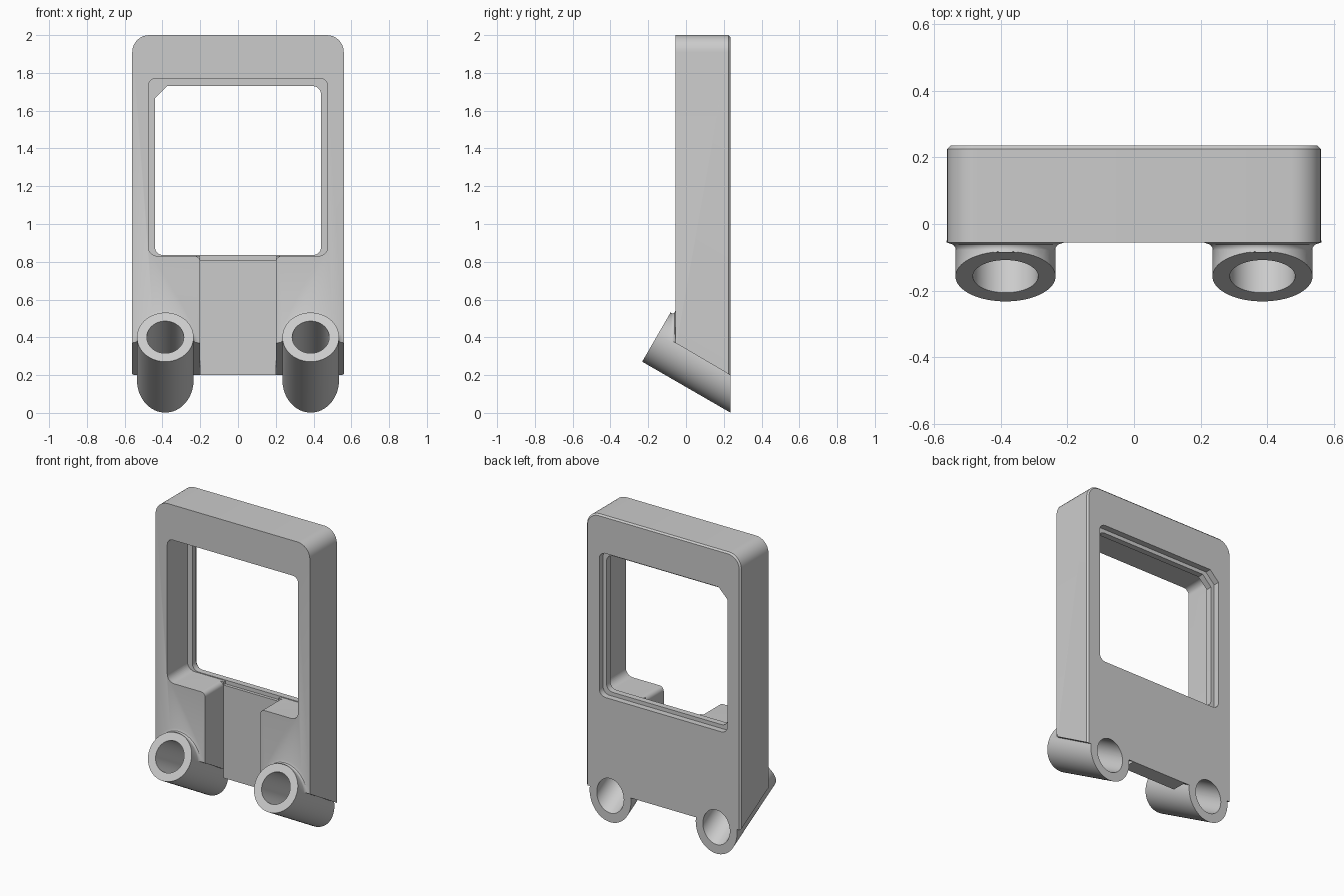
import bpy, bmesh, math
from mathutils import Vector

cube = bpy.data.objects.get("Cube")
if cube:
    bpy.data.objects.remove(cube)

FRONT, FLOOR, BACK = -0.055, 0.135, 0.235
TILT = math.radians(30)
AXIS = Vector((0, math.cos(TILT), -math.sin(TILT)))
TUBE_X, TUBE_R, BORE_R = 0.385, 0.15, 0.098
CAP_Y, CAP_Z = -0.157, 0.401

grey = bpy.data.materials.new("light_grey")
grey.use_nodes = True
colour = (0.6, 0.6, 0.6, 1)
grey.diffuse_color = colour
grey.node_tree.nodes["Principled BSDF"].inputs["Base Color"].default_value = colour


def loft(name, rings):
    """Closed solid skinned through rings of equal length."""
    bm = bmesh.new()
    loops = [[bm.verts.new(p) for p in ring] for ring in rings]
    for a, b in zip(loops, loops[1:]):
        for i in range(len(a)):
            j = (i + 1) % len(a)
            bm.faces.new((a[i], a[j], b[j], b[i]))
    bm.faces.new(loops[0][::-1])
    bm.faces.new(loops[-1])
    bmesh.ops.recalc_face_normals(bm, faces=bm.faces)
    mesh = bpy.data.meshes.new(name)
    bm.to_mesh(mesh)
    bm.free()
    mesh.materials.append(grey)
    obj = bpy.data.objects.new(name, mesh)
    bpy.context.collection.objects.link(obj)
    return obj


def rounded(corners, steps=8):
    """Outline in x, z from (x, z, radius) corners."""
    out = []
    for i, (x, z, r) in enumerate(corners):
        p = Vector((x, 0, z))
        if r == 0:
            out.append(p)
            continue
        a, b = corners[i - 1], corners[(i + 1) % len(corners)]
        u = (Vector((a[0], 0, a[1])) - p).normalized()
        v = (Vector((b[0], 0, b[1])) - p).normalized()
        half = u.angle(v) / 2
        centre = p + (u + v).normalized() * r / math.sin(half)
        start = (p + u * r / math.tan(half) - centre).normalized()
        end = (p + v * r / math.tan(half) - centre).normalized()
        for k in range(steps + 1):
            t = k / steps
            out.append(centre + start.slerp(end, t).normalized() * r)
    return out


def at_y(outline, y):
    return [Vector((p.x, y, p.z)) for p in outline]


def prism(name, corners, y0, y1):
    outline = rounded(corners)
    return loft(name, [at_y(outline, y0), at_y(outline, y1)])


def combine(target, other, operation):
    mod = target.modifiers.new(operation, "BOOLEAN")
    mod.object, mod.operation, mod.solver = other, operation, "EXACT"
    bpy.context.view_layer.update()
    graph = bpy.context.evaluated_depsgraph_get()
    mesh = bpy.data.meshes.new_from_object(target.evaluated_get(graph))
    target.modifiers.clear()
    target.data = mesh
    bpy.data.objects.remove(other)


def frame_outline(inset):
    w, top = 0.56 - inset, 2 - inset
    r = 0.09 - inset
    return rounded([(-w, 0.2, 0), (w, 0.2, 0), (w, top, r), (-w, top, r)])


def tube(name, x, radius, front_gap, back_y):
    """Slanted cylinder, square at the front and cut flush at the back."""
    centre = Vector((x, CAP_Y, CAP_Z)) - AXIS * front_gap
    up = Vector((0, math.sin(TILT), math.cos(TILT)))
    side = Vector((1, 0, 0))
    front = []
    for k in range(64):
        t = math.tau * k / 64
        front.append(centre + (side * math.cos(t) + up * math.sin(t)) * radius)
    back = [p + AXIS * (back_y - p.y) / AXIS.y for p in front]
    return loft(name, [front, back])


def fillet_collar(x, size=0.03, steps=5):
    """Concave flare where a tube leaves the front face."""
    rings = []
    for k in range(-1, steps + 1):
        d = size * k / steps
        grow = size * (1 - math.sqrt(1 - (1 - max(d, 0) / size) ** 2)) - 0.001
        y = FRONT - d
        z = CAP_Z - (y - CAP_Y) * math.tan(TILT)
        ring = []
        for i in range(64):
            t = math.tau * i / 64
            ring.append(Vector((x + (TUBE_R + grow) * math.cos(t), y,
                                z + (TUBE_R / math.cos(TILT) + grow) * math.sin(t))))
        rings.append(ring)
    return loft("collar", rings)


# Frame body with a softened back edge
body = loft("bracket_frame", [at_y(frame_outline(0), FRONT),
                              at_y(frame_outline(0), BACK - 0.01),
                              at_y(frame_outline(0.01), BACK)])

# Front window recess joined to the central channel
combine(body, prism("recess_cutter", [
    (-0.2, 0, 0), (0.2, 0, 0), (0.2, 0.83, 0.03), (0.475, 0.83, 0.05),
    (0.475, 1.77, 0.04), (-0.475, 1.77, 0.04), (-0.475, 0.83, 0.05), (-0.2, 0.83, 0.03)],
    -0.4, FLOOR), "DIFFERENCE")

# Shallow seat in front of the lip
combine(body, prism("seat_cutter", [
    (-0.2, 0.81, 0), (0.2, 0.81, 0), (0.2, 0.83, 0), (0.475, 0.83, 0.05),
    (0.475, 1.77, 0.04), (-0.475, 1.77, 0.04), (-0.475, 0.83, 0.05), (-0.2, 0.83, 0)],
    FLOOR - 0.02, 0.155), "DIFFERENCE")

# Through opening, and the slightly larger step behind the lip
for name, w, low, top, y0 in (("opening_cutter", 0.44, 0.835, 1.73, 0.0),
                              ("back_step_cutter", 0.465, 0.81, 1.755, 0.195)):
    combine(body, prism(name, [
        (-w, low, 0.045), (w, low, 0.045), (w, top, 0.045),
        (0.065 - w, top, 0), (-w, top - 0.065, 0)], y0, 0.4), "DIFFERENCE")

# Collars, then the slanted underside of both pads
for s in (-1, 1):
    combine(body, fillet_collar(s * TUBE_X), "UNION")
for s in (-1, 1):
    profile = [(-0.4, 0), (BACK, 0), (BACK, 0.2), (-0.4, 0.2 + (BACK + 0.4) * 0.586)]
    slope = loft("slope_cutter", [[Vector((s * x, y, z)) for y, z in profile]
                                  for x in (0.2, 0.8)])
    combine(body, slope, "DIFFERENCE")

# Slanted tubes with bores right through
for s in (-1, 1):
    combine(body, tube("tube", s * TUBE_X, TUBE_R, 0, BACK), "UNION")
for s in (-1, 1):
    combine(body, tube("bore_cutter", s * TUBE_X, BORE_R, 0.2, 0.4), "DIFFERENCE")

bpy.ops.object.select_all(action="DESELECT")
body.select_set(True)
bpy.context.view_layer.objects.active = body
bpy.ops.object.shade_smooth_by_angle(angle=math.radians(30))
